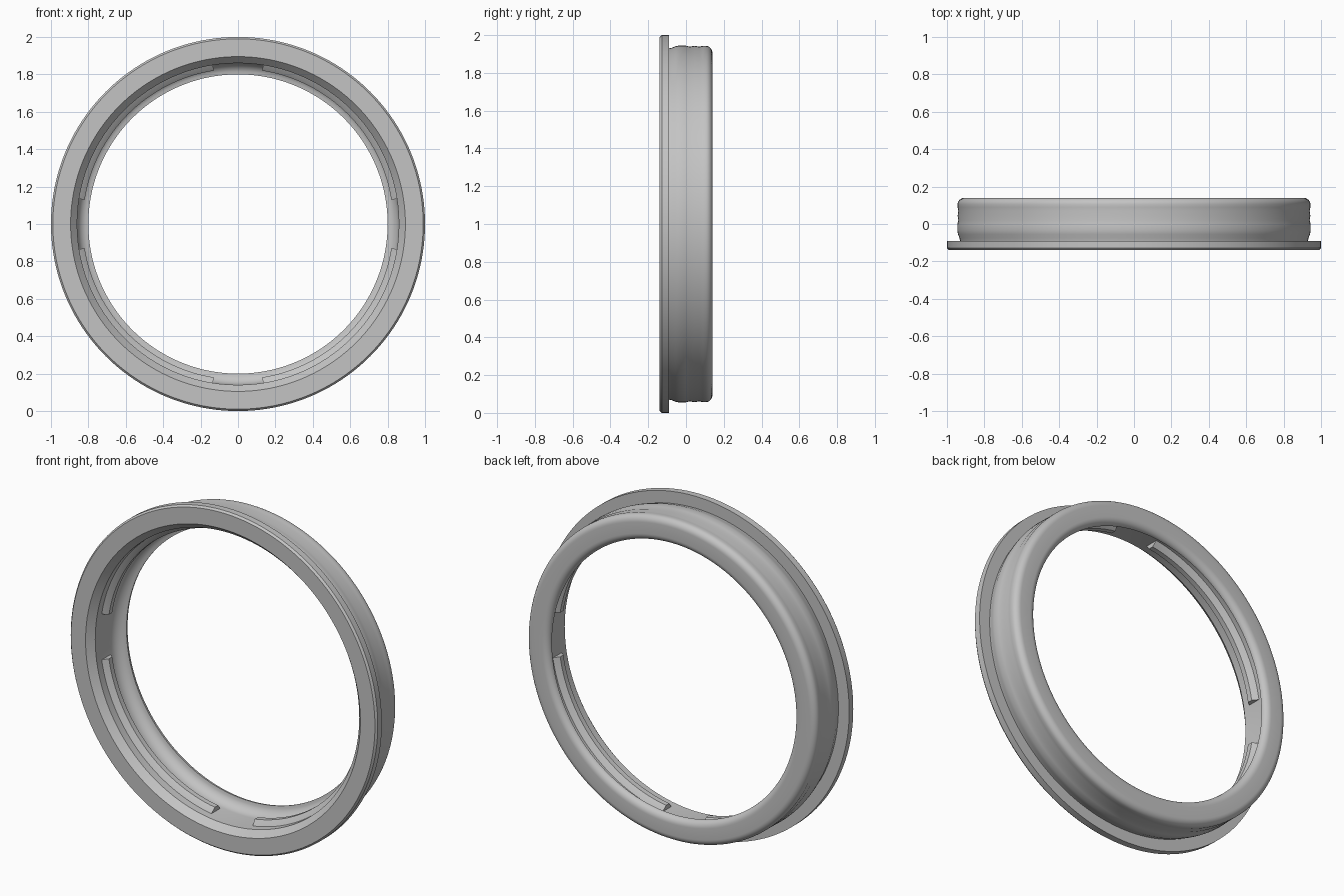
import bpy, bmesh
from math import sin, cos, pi, radians

cube = bpy.data.objects.get("Cube")
if cube:
    bpy.data.objects.remove(cube, do_unlink=True)

grey = bpy.data.materials.new("plain_grey")
grey.use_nodes = True
grey.diffuse_color = (0.55, 0.55, 0.55, 1)
grey.node_tree.nodes["Principled BSDF"].inputs["Base Color"].default_value = (0.55, 0.55, 0.55, 1)


def arc(r, y, rad_r, rad_y, start, end, steps=8):
    """Elliptical arc in the (radius, y) plane."""
    points = []
    for i in range(steps + 1):
        a = radians(start + (end - start) * i / steps)
        points.append((r + rad_r * cos(a), y + rad_y * sin(a)))
    return points


def revolve(name, profile, start, end, steps):
    """Sweep a closed (radius, y) profile about the ring axis."""
    full = abs(end - start) >= 360
    bm = bmesh.new()
    rows = []
    for i in range(steps if full else steps + 1):
        a = radians(start + (end - start) * i / steps)
        rows.append([bm.verts.new((r * cos(a), y, 1 + r * sin(a))) for r, y in profile])
    n = len(profile)
    for i in range(steps):
        p, q = rows[i], rows[(i + 1) % len(rows)]
        for j in range(n):
            k = (j + 1) % n
            bm.faces.new((p[j], p[k], q[k], q[j]))
    if not full:
        bm.faces.new(rows[0])
        bm.faces.new(rows[-1])
    bmesh.ops.recalc_face_normals(bm, faces=bm.faces)
    mesh = bpy.data.meshes.new(name)
    bm.to_mesh(mesh)
    bm.free()
    mesh.materials.append(grey)
    obj = bpy.data.objects.new(name, mesh)
    bpy.context.collection.objects.link(obj)
    bpy.ops.object.select_all(action='DESELECT')
    obj.select_set(True)
    bpy.context.view_layer.objects.active = obj
    bpy.ops.object.shade_smooth_by_angle(angle=radians(28))
    return obj


# Ring body: front flange, gently rippled sleeve, rounded back lip, bore
flange = [(0.895, -0.14), (0.99, -0.14), (1.0, -0.128), (1.0, -0.09)]
sleeve = [(0.93, -0.09), (0.933, -0.075), (0.941, -0.055), (0.945, -0.035),
          (0.944, 0.0), (0.939, 0.02), (0.943, 0.045), (0.939, 0.07), (0.943, 0.09)]
lip = arc(0.905, 0.105, 0.038, 0.035, 0, 90) + arc(0.84, 0.105, 0.04, 0.035, 90, 180)
bore = arc(0.80, 0.04, 0.06, 0.065, 75, 0) + [(0.86, -0.10)]
revolve("ring_body", flange + sleeve + lip + bore, 0, 360, 160)

# Four raised locking ribs inside the bore
rib = [(0.87, -0.06), (0.86, -0.055), (0.83, -0.03), (0.83, 0.0), (0.86, 0.025), (0.87, 0.03)]
for i in range(4):
    revolve("locking_rib_%d" % (i + 1), rib, 90 * i + 9, 90 * i + 81, 32)
